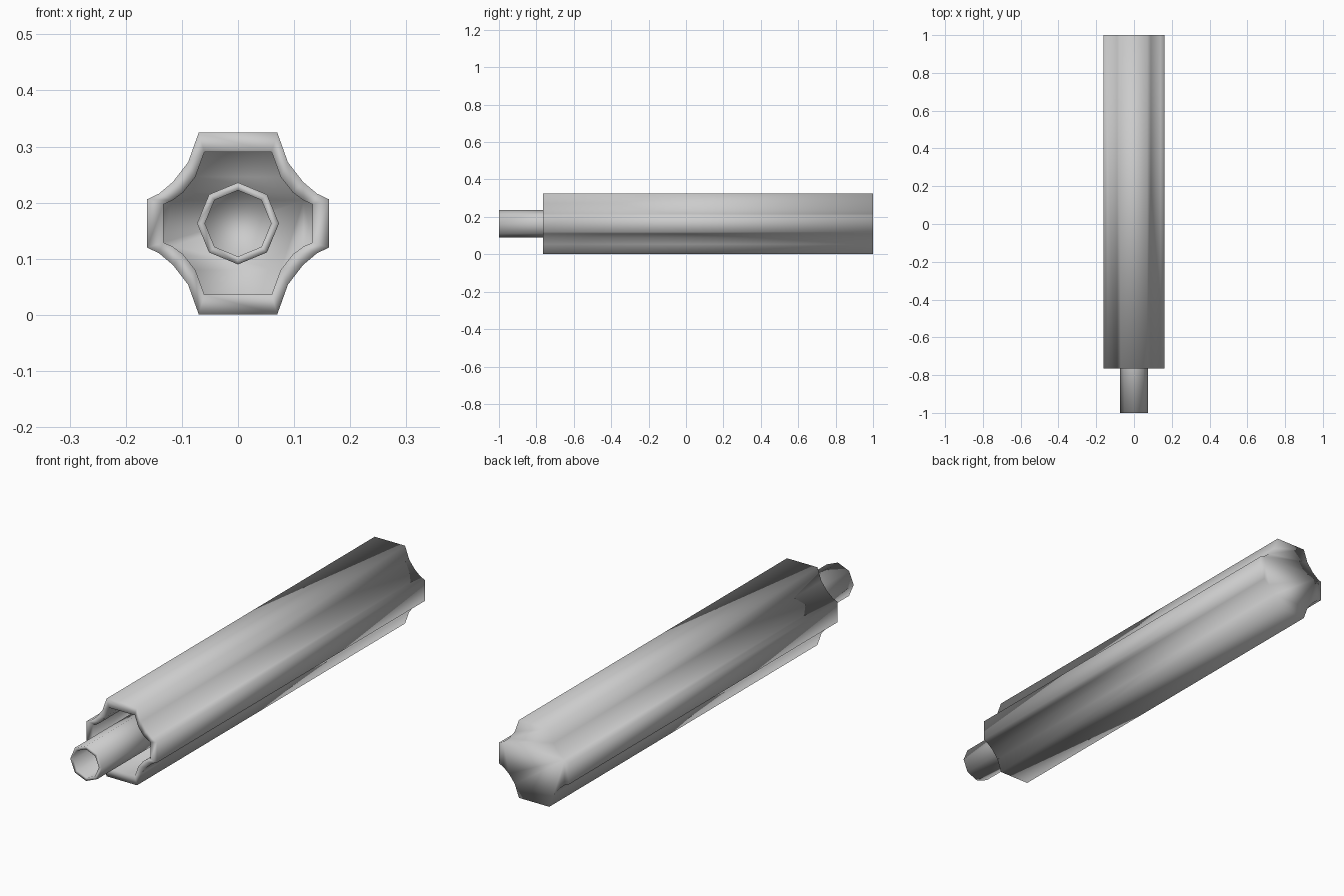
import bpy, bmesh, math

if "Cube" in bpy.data.objects:
    bpy.data.objects.remove(bpy.data.objects["Cube"])

CZ = 0.163  # height of the long axis


def mirror_profile(quarter):
    """Mirror a quarter outline (x, z offsets, top to side) into a closed loop."""
    right = quarter + [(x, -z) for x, z in reversed(quarter)]
    return right + [(-x, z) for x, z in reversed(right)]


def octagon(r):
    return [(r * math.sin(i * math.pi / 4), r * math.cos(i * math.pi / 4)) for i in range(8)]


def loft(name, sections):
    """Skin a series of (outline, y) sections and cap both ends."""
    bm = bmesh.new()
    rings = [[bm.verts.new((x, y, CZ + z)) for x, z in outline] for outline, y in sections]
    for a, b in zip(rings, rings[1:]):
        n = len(a)
        for i in range(n):
            j = (i + 1) % n
            bm.faces.new((a[i], a[j], b[j], b[i]))
    bm.faces.new(rings[0])
    bm.faces.new(rings[-1])
    bmesh.ops.recalc_face_normals(bm, faces=bm.faces[:])
    for f in bm.faces:
        f.smooth = True
    mesh = bpy.data.meshes.new(name)
    bm.to_mesh(mesh)
    bm.free()
    obj = bpy.data.objects.new(name, mesh)
    bpy.context.collection.objects.link(obj)
    return obj


# Fluted outer body with a recessed front socket and a closed back
outer = mirror_profile([(0.07, 0.162), (0.089, 0.109), (0.116, 0.074), (0.141, 0.053), (0.162, 0.043)])
inner = mirror_profile([(0.06, 0.127), (0.076, 0.083), (0.098, 0.055), (0.117, 0.041), (0.133, 0.034)])
loft("outer_body", [(outer, 1.0), (outer, -0.765), (inner, -0.765), (inner, -0.47)])

# Eight-sided tube projecting from the socket, with a blind bore
loft("inner_tube", [(octagon(0.073), -0.46), (octagon(0.073), -1.0),
                    (octagon(0.059), -1.0), (octagon(0.059), -0.7)])
